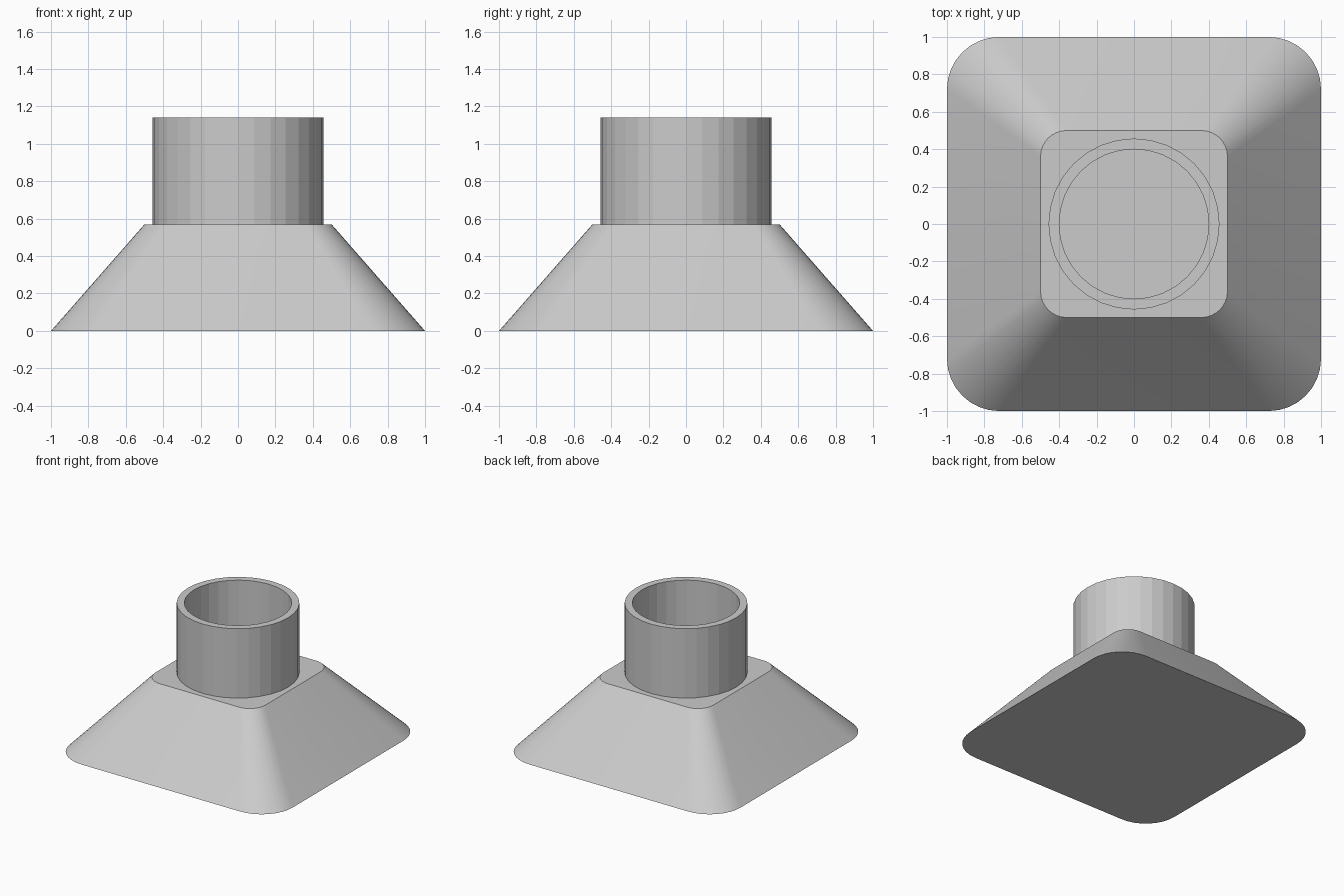
import bpy, bmesh
from math import cos, sin, pi, radians

cube = bpy.data.objects.get("Cube")
if cube:
    bpy.data.objects.remove(cube, do_unlink=True)

BASE_H, TOP_H = 0.57, 1.14
OUTER, INNER = 0.457, 0.4

grey = bpy.data.materials.new("plain_grey")
grey.use_nodes = True
grey.diffuse_color = (0.6, 0.6, 0.6, 1)
grey.node_tree.nodes["Principled BSDF"].inputs["Base Color"].default_value = (0.6, 0.6, 0.6, 1)


def circle(radius, z, sides=32):
    return [(radius * cos(2 * pi * i / sides), radius * sin(2 * pi * i / sides), z)
            for i in range(sides)]


def rounded_square(half, radius, z, steps=8):
    points = []
    for corner, (sx, sy) in enumerate([(1, 1), (-1, 1), (-1, -1), (1, -1)]):
        for i in range(steps + 1):
            a = (corner + i / steps) * pi / 2
            points.append((sx * (half - radius) + radius * cos(a),
                           sy * (half - radius) + radius * sin(a), z))
    return points


def loft(name, rings, smooth_angle=None):
    """Skin a stack of rings and cap the first and last."""
    bm = bmesh.new()
    loops = [[bm.verts.new(p) for p in ring] for ring in rings]
    for low, high in zip(loops, loops[1:]):
        n = len(low)
        for i in range(n):
            j = (i + 1) % n
            bm.faces.new((low[i], low[j], high[j], high[i]))
    bm.faces.new(loops[0][::-1])
    bm.faces.new(loops[-1])
    bmesh.ops.recalc_face_normals(bm, faces=bm.faces)
    mesh = bpy.data.meshes.new(name)
    bm.to_mesh(mesh)
    bm.free()
    mesh.materials.append(grey)
    obj = bpy.data.objects.new(name, mesh)
    bpy.context.collection.objects.link(obj)
    if smooth_angle:
        bpy.ops.object.select_all(action='DESELECT')
        obj.select_set(True)
        bpy.context.view_layer.objects.active = obj
        bpy.ops.object.shade_smooth_by_angle(angle=radians(smooth_angle))
    return obj


# Tapered base with rounded corners
loft("tapered_base", [rounded_square(1, 0.28, 0),
                      rounded_square(0.5, 0.14, BASE_H)], 30)

# Open round collar, faceted, with its floor level with the base top
loft("round_collar", [circle(OUTER, BASE_H), circle(OUTER, TOP_H),
                      circle(INNER, TOP_H), circle(INNER, BASE_H + 0.002)])
